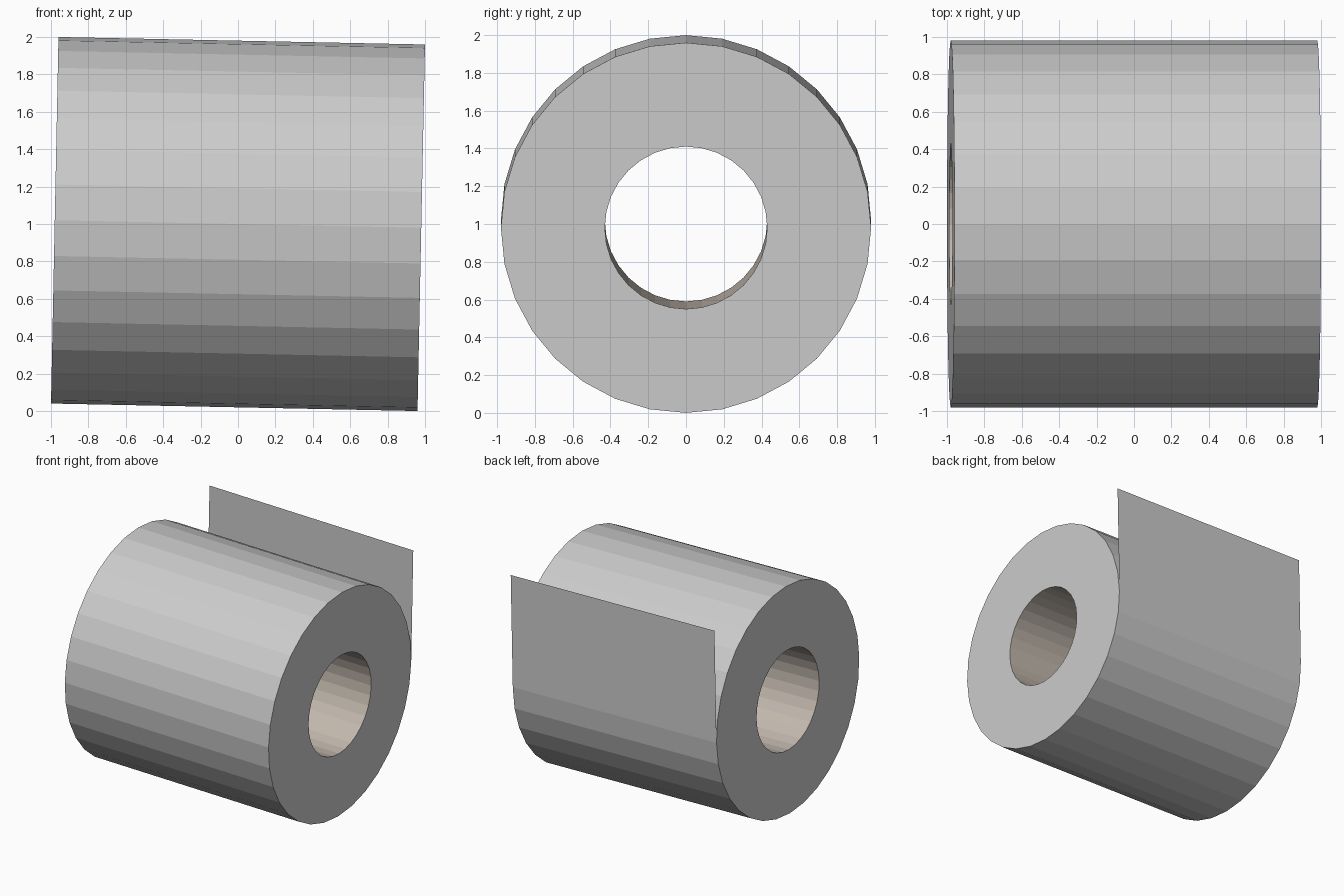
import bpy, bmesh
from math import cos, sin, pi, radians
from mathutils import Matrix

if "Cube" in bpy.data.objects:
    bpy.data.objects.remove(bpy.data.objects["Cube"])

SIDES, R_OUT, R_IN, HALF = 32, 0.98, 0.43, 0.98
FLAP = 0.97
TILT = Matrix.Translation((0, 0, 1)) @ Matrix.Rotation(radians(1.17), 4, 'Y')


def ring(bm, x, r):
    return [bm.verts.new((x, r * cos(2 * pi * i / SIDES), r * sin(2 * pi * i / SIDES)))
            for i in range(SIDES)]


def bridge(bm, a, b):
    for i in range(SIDES):
        j = (i + 1) % SIDES
        bm.faces.new((a[i], a[j], b[j], b[i]))


def finish(bm, name):
    mesh = bpy.data.meshes.new(name)
    bm.to_mesh(mesh)
    bm.free()
    mesh.transform(TILT)
    obj = bpy.data.objects.new(name, mesh)
    bpy.context.collection.objects.link(obj)
    return obj


# paper roll: outer wall and both ring-shaped ends
bm = bmesh.new()
rings = [ring(bm, x, r) for x, r in
         ((HALF, R_IN), (HALF, R_OUT), (-HALF, R_OUT), (-HALF, R_IN))]
for a, b in zip(rings, rings[1:]):
    bridge(bm, b, a)
bm.normal_update()
# outer wall must face away from the axis
if sum(f.normal.dot(f.calc_center_median()) for f in bm.faces) < 0:
    bmesh.ops.reverse_faces(bm, faces=bm.faces)
finish(bm, "paper_roll")

# cardboard core: inner wall facing the axis
bm = bmesh.new()
bridge(bm, ring(bm, -HALF, R_IN), ring(bm, HALF, R_IN))
bm.normal_update()
if sum(f.normal.dot(f.calc_center_median()) for f in bm.faces) > 0:
    bmesh.ops.reverse_faces(bm, faces=bm.faces)
core = finish(bm, "cardboard_core")
card = bpy.data.materials.new("cardboard")
card.diffuse_color = (0.54, 0.48, 0.42, 1)
card.use_nodes = True
card.node_tree.nodes["Principled BSDF"].inputs["Base Color"].default_value = card.diffuse_color
core.data.materials.append(card)

# loose sheet: rises straight up from the back of the roll
bm = bmesh.new()
bm.faces.new([bm.verts.new((x, R_OUT, z)) for x, z in
              ((HALF, 0), (-HALF, 0), (-HALF, FLAP), (HALF, FLAP))])
finish(bm, "loose_sheet")
